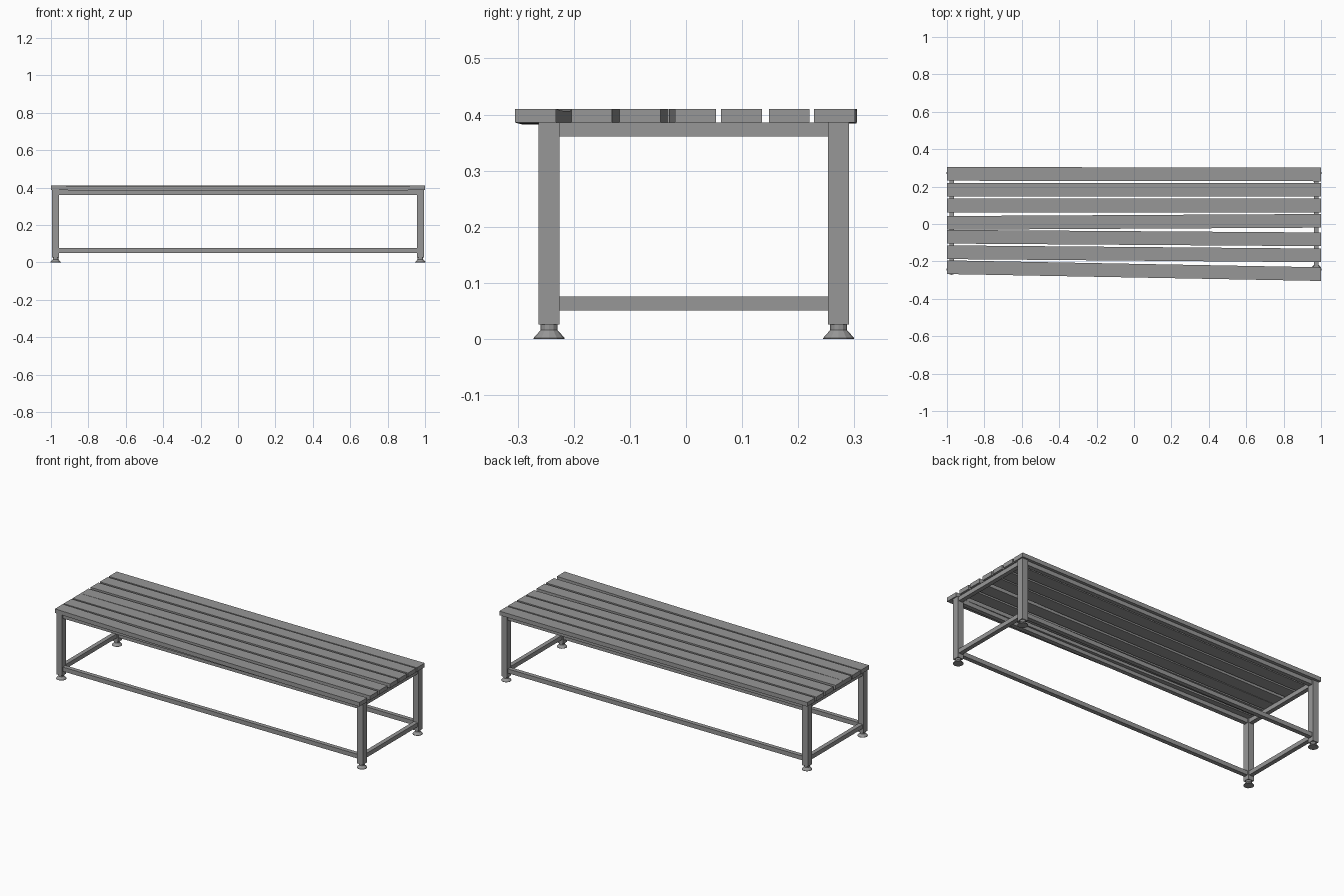
import bpy, bmesh, math

if "Cube" in bpy.data.objects:
    bpy.data.objects.remove(bpy.data.objects["Cube"])

LEG_X, LEG_FRONT, LEG_BACK, LEG_W = 0.975, -0.244, 0.272, 0.037
RAIL_W = 0.025
SEAT_BOTTOM, SEAT_TOP = 0.386, 0.41

# dark grey finish shared by all parts
finish = bpy.data.materials.new("dark_grey")
finish.diffuse_color = (0.31, 0.31, 0.31, 1)
finish.use_nodes = True
finish.node_tree.nodes["Principled BSDF"].inputs["Base Color"].default_value = finish.diffuse_color


def make_object(name, bm):
    bmesh.ops.recalc_face_normals(bm, faces=bm.faces)
    mesh = bpy.data.meshes.new(name)
    bm.to_mesh(mesh)
    bm.free()
    mesh.materials.append(finish)
    obj = bpy.data.objects.new(name, mesh)
    bpy.context.collection.objects.link(obj)
    return obj


def box(name, lo, hi):
    bm = bmesh.new()
    bmesh.ops.create_cube(bm, size=1)
    for v in bm.verts:
        v.co = [hi[i] if v.co[i] > 0 else lo[i] for i in range(3)]
    return make_object(name, bm)


def skin(name, rings):
    # closed solid through a list of equal-length point rings
    bm = bmesh.new()
    rings = [[bm.verts.new(p) for p in ring] for ring in rings]
    count = len(rings[0])
    for a, b in zip(rings, rings[1:]):
        for k in range(count):
            n = (k + 1) % count
            bm.faces.new((a[k], a[n], b[n], b[k]))
    bm.faces.new(rings[0])
    bm.faces.new(rings[-1])
    return make_object(name, bm)


def lathe(name, x, y, profile, sides=12):
    angles = [2 * math.pi * k / sides for k in range(sides)]
    return skin(name, [[(x + r * math.cos(a), y + r * math.sin(a), z) for a in angles]
                       for r, z in profile])


def slat(name, y_left, y_right, sag=0.0, width=0.073):
    # long board, slightly skewed, optionally sagging in the middle
    steps = 8 if sag else 1
    rings = []
    for i in range(steps + 1):
        t = i / steps
        y = y_left + (y_right - y_left) * t
        dz = -sag * math.sin(math.pi * t)
        rings.append([(2 * t - 1, y + s * width / 2, z + dz)
                      for s, z in ((-1, SEAT_BOTTOM), (1, SEAT_BOTTOM),
                                   (1, SEAT_TOP), (-1, SEAT_TOP))])
    return skin(name, rings)


# seat slats: centre y at the left and right end, and sag
slats = [(-0.231, -0.268, 0.004), (-0.151, -0.168, 0), (-0.068, -0.082, 0),
         (0.006, 0.017, 0), (0.099, 0.099, 0), (0.184, 0.184, 0),
         (0.268, 0.265, 0.002)]
for i, (left, right, sag) in enumerate(slats):
    slat(f"seat_slat_{i + 1}", left, right, sag)

# legs with flared levelling feet
h = LEG_W / 2
foot = [(0.0275, 0), (0.0275, 0.002), (0.015, 0.016), (0.015, 0.027)]
for sx, side in ((-1, "left"), (1, "right")):
    for y, end in ((LEG_FRONT, "front"), (LEG_BACK, "back")):
        x = sx * LEG_X
        box(f"{end}_{side}_leg", (x - h, y - h, 0.026), (x + h, y + h, SEAT_BOTTOM))
        lathe(f"{end}_{side}_foot", x, y, foot)

# upper and lower rails between the legs
r = RAIL_W / 2
for level, z0, z1 in (("lower", 0.051, 0.076), ("upper", 0.361, SEAT_BOTTOM)):
    for y, end in ((LEG_FRONT, "front"), (LEG_BACK, "back")):
        box(f"{level}_{end}_rail", (-LEG_X + h, y - r, z0), (LEG_X - h, y + r, z1))
    for sx, side in ((-1, "left"), (1, "right")):
        x = sx * LEG_X
        box(f"{level}_{side}_rail", (x - r, LEG_FRONT + h, z0), (x + r, LEG_BACK - h, z1))
